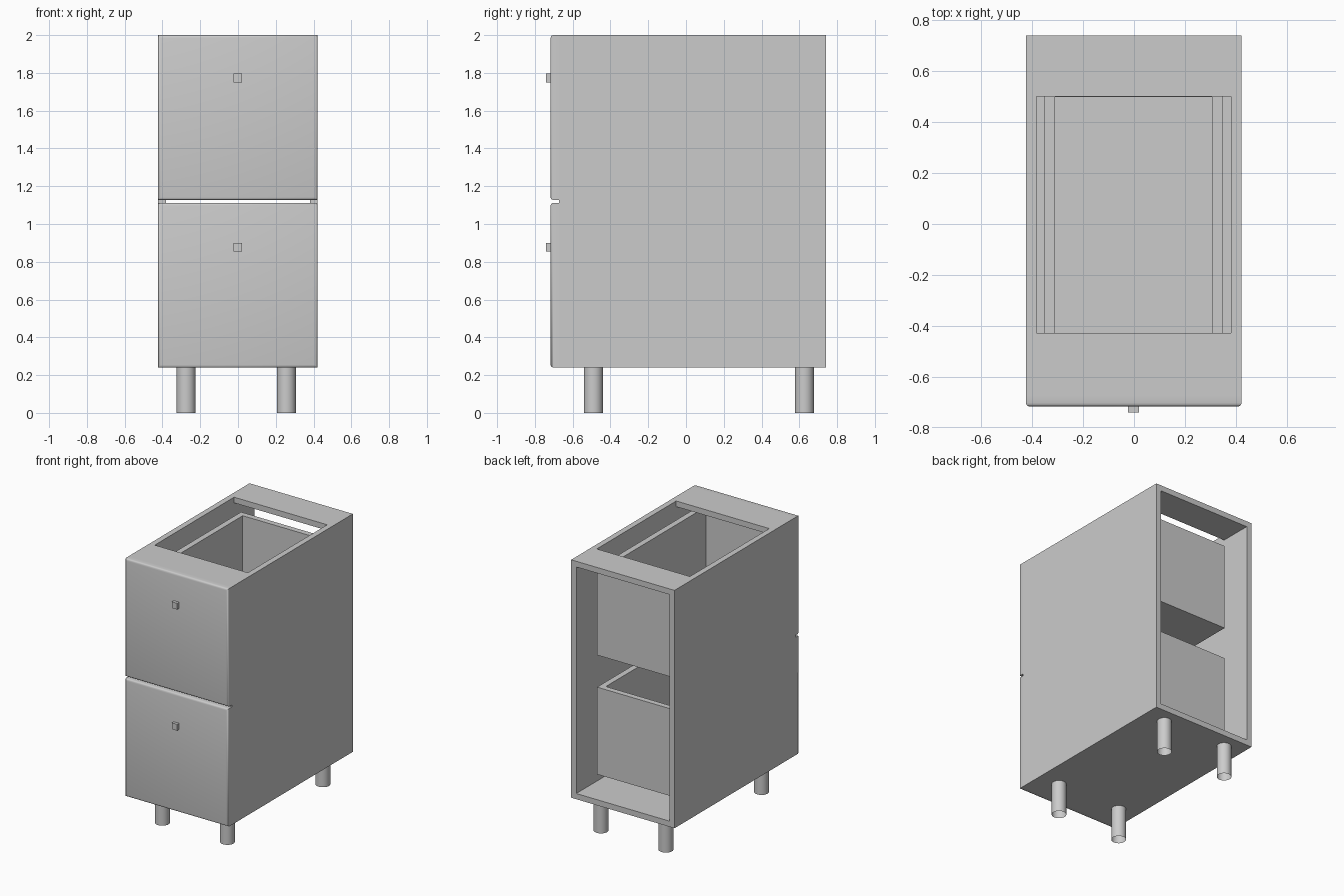
import bpy, bmesh, math

default = bpy.data.objects.get("Cube")
if default:
    bpy.data.objects.remove(default, do_unlink=True)

# One pale grey finish for the whole cabinet
GREY = (0.6, 0.6, 0.6, 1)
finish = bpy.data.materials.new("pale_grey")
finish.use_nodes = True
finish.diffuse_color = GREY
finish.node_tree.nodes["Principled BSDF"].inputs["Base Color"].default_value = GREY


def add_object(name, bm):
    mesh = bpy.data.meshes.new(name)
    bmesh.ops.recalc_face_normals(bm, faces=bm.faces)
    bm.to_mesh(mesh)
    bm.free()
    mesh.materials.append(finish)
    obj = bpy.data.objects.new(name, mesh)
    bpy.context.collection.objects.link(obj)
    return obj


def add_box(bm, x, y, z):
    """Add a box spanning the given (low, high) ranges."""
    verts = bmesh.ops.create_cube(bm, size=1)["verts"]
    for v in verts:
        v.co = [lo + (hi - lo) * (c + 0.5) for c, (lo, hi) in zip(v.co, (x, y, z))]


def box(name, x, y, z):
    bm = bmesh.new()
    add_box(bm, x, y, z)
    return add_object(name, bm)


def smooth(obj, degrees):
    bpy.ops.object.select_all(action="DESELECT")
    obj.select_set(True)
    bpy.context.view_layer.objects.active = obj
    bpy.ops.object.shade_smooth_by_angle(angle=math.radians(degrees))


LEFT, RIGHT = 0.422, -0.424
FRONT, BACK = -0.672, 0.74
BASE, TOP = 0.24, 2.0
T = 0.042
inner = (RIGHT + T, LEFT - T)

# Carcass: sides, floor and two top rails, open at the back
box("left_side", (LEFT - T, LEFT), (FRONT, BACK), (BASE, TOP))
box("right_side", (RIGHT, RIGHT + T), (FRONT, BACK), (BASE, TOP))
box("floor_panel", inner, (FRONT, BACK), (BASE, BASE + T))
box("front_rail", inner, (FRONT, -0.428), (TOP - T, TOP))
box("back_rail", inner, (0.5, BACK), (TOP - T, TOP))

# Two drawers: rounded front, knob and open-topped box
drawers = {"lower": (BASE, 1.112, 0.356, 0.877), "upper": (1.127, TOP, 1.238, 1.773)}
for level, (low, high, box_low, knob_z) in drawers.items():
    bm = bmesh.new()
    add_box(bm, (RIGHT, LEFT), (-0.717, FRONT), (low, high))
    rim = [e for e in bm.edges if all(v.co.y < FRONT - 0.01 for v in e.verts)]
    bmesh.ops.bevel(bm, geom=rim, offset=0.015, segments=3, profile=0.5, affect="EDGES")
    smooth(add_object(level + "_drawer_front", bm), 60)

    box(level + "_knob", (-0.024, 0.02), (-0.74, -0.715), (knob_z - 0.023, knob_z + 0.023))

    bm = bmesh.new()
    box_z = (box_low, box_low + 0.645)
    wall_y = (FRONT, 0.498)
    add_box(bm, (-0.353, -0.31), wall_y, box_z)
    add_box(bm, (0.307, 0.35), wall_y, box_z)
    add_box(bm, (-0.353, 0.35), (0.498, 0.54), box_z)
    add_box(bm, (-0.31, 0.307), wall_y, (box_low, box_low + T))
    add_object(level + "_drawer_box", bm)

# Four hollow round legs
for side, x in (("left", 0.256), ("right", -0.275)):
    for end, y in (("front", -0.49), ("back", 0.627)):
        bm = bmesh.new()
        bmesh.ops.create_cone(bm, cap_ends=False, segments=32,
                              radius1=0.05, radius2=0.05, depth=BASE)
        bmesh.ops.translate(bm, verts=bm.verts, vec=(x, y, BASE / 2))
        smooth(add_object(f"{end}_{side}_leg", bm), 40)
